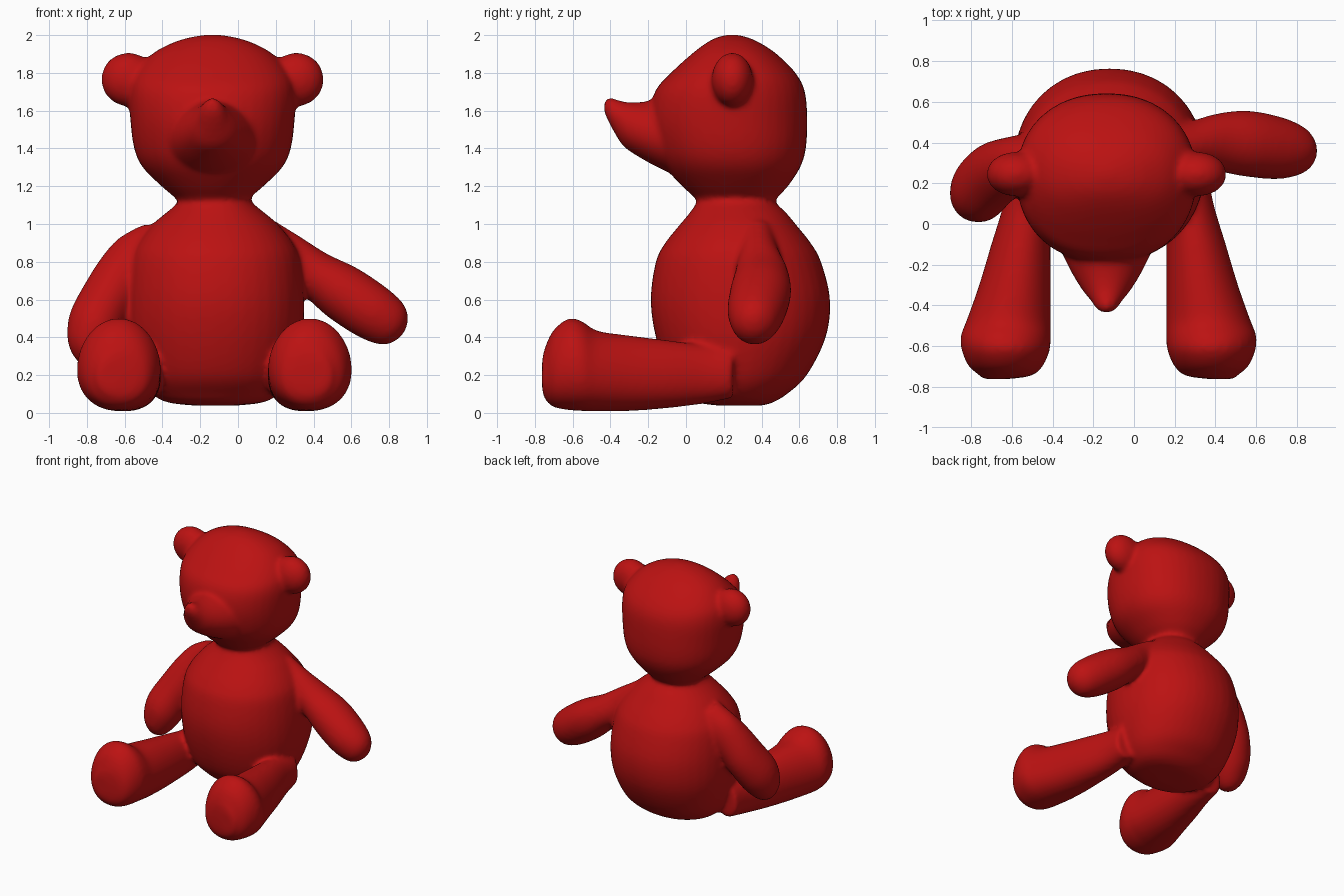
import bpy, bmesh, math
from mathutils import Vector

if "Cube" in bpy.data.objects:
    bpy.data.objects.remove(bpy.data.objects["Cube"])

MID = -0.135          # the bear's own middle line in x
STEPS = 5             # in-between rings per station
parts = []


def smooth_row(rows, i, t):
    """Catmull-Rom blend between station i and i+1."""
    n = len(rows) - 1
    p0, p1, p2, p3 = (rows[max(0, min(n, i + k))] for k in (-1, 0, 1, 2))
    return [0.5 * (2 * b + (c - a) * t + (2 * a - 5 * b + 4 * c - d) * t * t
                   + (3 * b - a - 3 * c + d) * t ** 3)
            for a, b, c, d in zip(p0, p1, p2, p3)]


def loft(name, rows, u, v, power=2.0, egg=0.0, sides=40):
    """Rows are (x, y, z, radius along u, radius along v)."""
    u, v = Vector(u).normalized(), Vector(v).normalized()
    dense = [smooth_row(rows, i, k / STEPS)
             for i in range(len(rows) - 1) for k in range(STEPS)] + [rows[-1]]
    bm = bmesh.new()
    rings = []
    for x, y, z, a, b in dense:
        ring = []
        for k in range(sides):
            t = 2 * math.pi * k / sides
            c, s = math.cos(t), math.sin(t)
            cu = math.copysign(abs(c) ** (2 / power), c) * (1 - egg * s)
            sv = math.copysign(abs(s) ** (2 / power), s)
            ring.append(bm.verts.new(Vector((x, y, z)) + u * a * cu + v * b * sv))
        rings.append(ring)
    for r0, r1 in zip(rings, rings[1:]):
        for k in range(sides):
            j = (k + 1) % sides
            bm.faces.new((r0[k], r0[j], r1[j], r1[k]))
    bm.faces.new(rings[0])
    bm.faces.new(rings[-1])
    bmesh.ops.recalc_face_normals(bm, faces=bm.faces)
    me = bpy.data.meshes.new(name)
    bm.to_mesh(me)
    bm.free()
    ob = bpy.data.objects.new(name, me)
    bpy.context.collection.objects.link(ob)
    parts.append(ob)


X, Y, Z = (1, 0, 0), (0, 1, 0), (0, 0, 1)


def upright(name, rows, cx, power):
    """Rows are (z, half width, front y, back y)."""
    loft(name, [(cx, (f + k) / 2, z, w, (k - f) / 2) for z, w, f, k in rows], X, Y, power)


# torso
upright("torso", [
    (.038, .10, .18, .40), (.055, .25, .06, .46), (.10, .335, 0, .535), (.20, .405, -.09, .64),
    (.40, .46, -.16, .74), (.60, .47, -.187, .763), (.80, .45, -.16, .715), (.90, .41, -.11, .66),
    (1.0, .33, -.03, .58), (1.06, .26, .02, .53), (1.12, .19, .06, .47), (1.18, .17, .08, .45)],
    -.12, 2.1)

# head
upright("head", [
    (1.08, .17, .08, .45), (1.13, .19, .055, .475), (1.2, .27, -.02, .54), (1.3, .37, -.11, .605),
    (1.4, .415, -.16, .635), (1.55, .435, -.19, .642), (1.7, .44, -.165, .63), (1.8, .41, -.08, .58),
    (1.9, .32, .03, .48), (1.96, .21, .11, .39), (1.99, .11, .17, .32), (2.003, .02, .23, .26)],
    MID, 2.2)

# muzzle with upturned nose: (y, half width, bottom z, top z)
loft("muzzle", [(MID, y, (lo + hi) / 2, w, (hi - lo) / 2) for y, w, lo, hi in [
    (.05, .27, 1.24, 1.71), (-.08, .24, 1.27, 1.69), (-.16, .21, 1.305, 1.66), (-.25, .165, 1.355, 1.645),
    (-.33, .115, 1.41, 1.648), (-.38, .075, 1.485, 1.665), (-.41, .057, 1.54, 1.668),
    (-.432, .03, 1.585, 1.65)]], X, Z, 2.0, 0.1)

# ears
for side in (-1, 1):
    cx = MID + side * .445
    loft("ear", [(cx + side * .143 * math.sin(a), .245, 1.765,
                  .105 * math.cos(a) + .004, .138 * math.cos(a) + .004)
                 for a in [math.pi * k / 10 for k in range(-5, 6)]], Y, Z)

# legs, with turned-up feet: (y, half width, bottom z, top z)
leg = [(-.762, .06, .12, .28), (-.745, .125, .07, .35), (-.70, .18, .03, .44), (-.62, .215, .015, .50),
       (-.55, .22, .01, .485), (-.47, .205, .008, .435), (-.3, .175, .01, .41), (-.1, .145, .025, .385),
       (.1, .115, .05, .36), (.25, .09, .08, .34)]
for side in (-1, 1):
    loft("leg", [(-.125 + side * (.285 + max(w, .115) + max(0, .22 - w) * (y < -.6)), y,
                  (lo + hi) / 2, w, (hi - lo) / 2) for y, w, lo, hi in leg], X, Z, 2.1, 0.1)

# arm held out
loft("arm_out", [
    (.10, .38, .90, .10, .15), (.25, .385, .83, .11, .13), (.40, .40, .74, .14, .125),
    (.55, .395, .64, .162, .15), (.70, .375, .54, .155, .15), (.80, .365, .475, .125, .13),
    (.85, .36, .44, .085, .09), (.877, .36, .425, .03, .03)], Y, (.55, 0, .83))

# arm hanging down and forward
d, v = Vector((-.54, -.28, -.79)), Vector((-.83, 0, .57))
loft("arm_down", [
    (-.38, .33, .92, .11, .14), (-.5, .325, .84, .12, .155), (-.6, .29, .74, .14, .148),
    (-.69, .24, .60, .16, .147), (-.76, .17, .46, .16, .15), (-.80, .13, .36, .125, .125),
    (-.82, .11, .30, .085, .085), (-.83, .10, .265, .03, .03)], d.cross(v), v)

# sew all parts into one soft skin
bpy.ops.object.select_all(action='DESELECT')
for ob in parts:
    ob.select_set(True)
bear = parts[0]
bpy.context.view_layer.objects.active = bear
bpy.ops.object.join()
bear.name = "stuffed_bear"
skin = bear.modifiers.new("skin", 'REMESH')
skin.mode = 'VOXEL'
skin.voxel_size = 0.016
skin.use_smooth_shade = True
soft = bear.modifiers.new("soft", 'SMOOTH')
soft.factor = 0.5
soft.iterations = 10

red = bpy.data.materials.new("red_plush")
red.diffuse_color = (0.5, 0.006, 0.006, 1)
red.use_nodes = True
red.node_tree.nodes["Principled BSDF"].inputs["Base Color"].default_value = red.diffuse_color
bear.data.materials.append(red)
